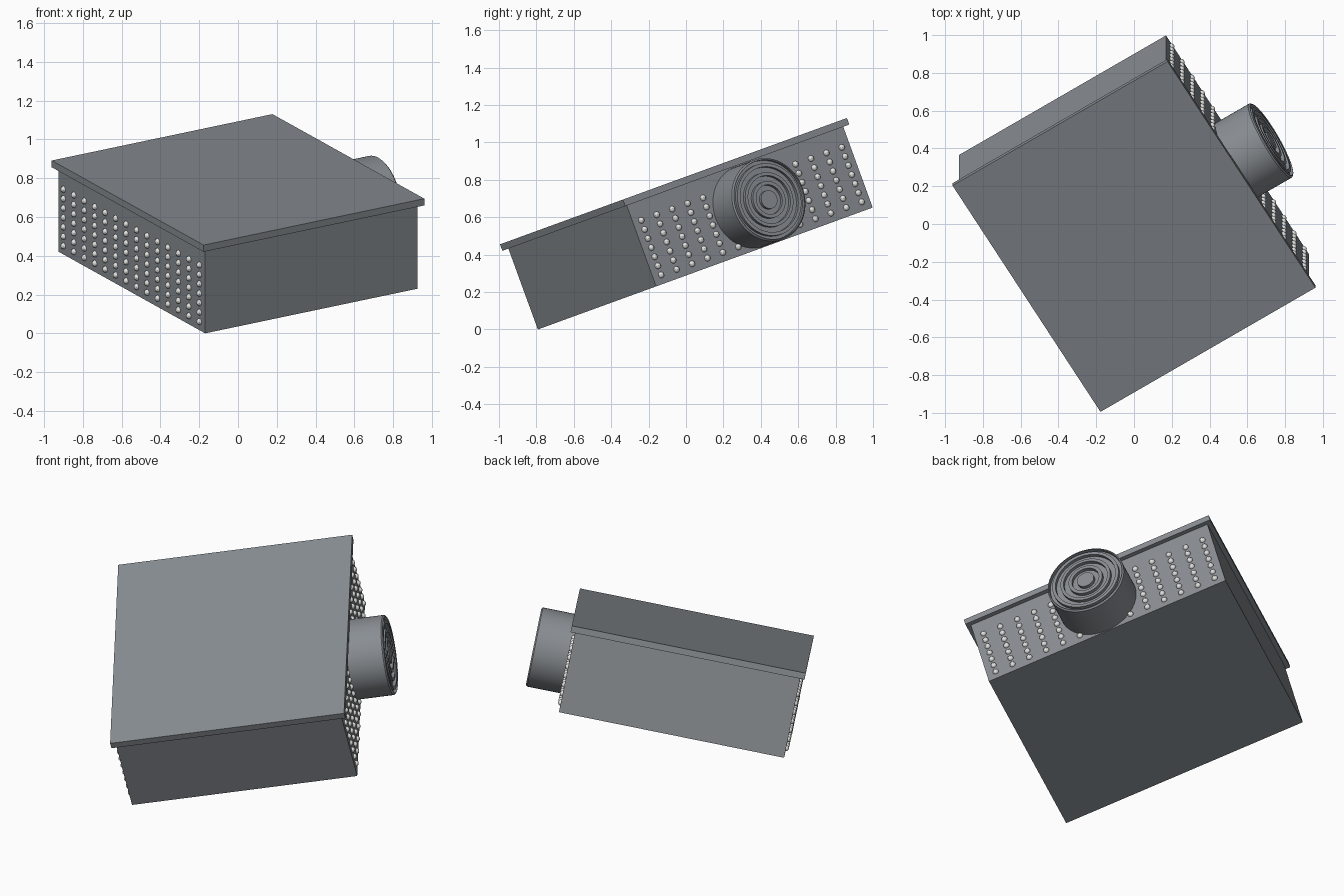
import bpy, bmesh, math
from mathutils import Matrix, Vector

cube = bpy.data.objects.get("Cube")
if cube:
    bpy.data.objects.remove(cube)

# Local frame: x toward the duct, y along the perforated sides, z up through the lid
POSE = (Matrix.Translation((0, 0.103, 0.326))
        @ Matrix.Rotation(math.radians(20), 4, 'X')
        @ Matrix.Rotation(math.radians(31.57), 4, 'Z'))
W, L, H = 1.286, 1.446, 0.46
LID, OVERHANG = 0.037, 0.025
DUCT_R, DUCT_END = 0.226, 0.856


def material(name, color):
    m = bpy.data.materials.new(name)
    m.use_nodes = True
    m.diffuse_color = color
    m.node_tree.nodes["Principled BSDF"].inputs["Base Color"].default_value = color
    return m


steel = material("grey steel", (0.25, 0.27, 0.29, 1))
pale = material("pale metal", (0.75, 0.75, 0.74, 1))


def finish(name, bm, mat, smooth=False):
    bmesh.ops.recalc_face_normals(bm, faces=bm.faces)
    mesh = bpy.data.meshes.new(name)
    bm.to_mesh(mesh)
    bm.free()
    mesh.transform(POSE)
    mesh.materials.append(mat)
    obj = bpy.data.objects.new(name, mesh)
    bpy.context.collection.objects.link(obj)
    if smooth:
        bpy.ops.object.select_all(action='DESELECT')
        obj.select_set(True)
        bpy.context.view_layer.objects.active = obj
        bpy.ops.object.shade_smooth_by_angle(angle=math.radians(35))
    return obj


def box(name, size, bottom):
    bm = bmesh.new()
    place = Matrix.Translation((0, 0, bottom + size[2] / 2))
    bmesh.ops.create_cube(bm, size=1, matrix=place @ Matrix.Diagonal((*size, 1)))
    finish(name, bm, steel)


# Housing and overhanging lid
box("housing", (W, L, H), 0)
box("lid", (W + 2 * OVERHANG, L + 2 * OVERHANG, LID), H)

# Round duct with concentric raised rings in its end, as one turned profile
groove = DUCT_END - 0.02
profile = [(W / 2 - 0.02, 0), (W / 2 - 0.02, DUCT_R), (DUCT_END - 0.008, DUCT_R),
           (DUCT_END, DUCT_R - 0.008)]
for outer, inner in ((0.215, 0.197), (0.178, 0.148), (0.13, 0.1), (0.08, 0.05)):
    profile += [(DUCT_END, outer), (groove, outer), (groove, inner), (DUCT_END, inner)]
profile.append((DUCT_END, 0))
bm = bmesh.new()
verts = [bm.verts.new((x, r, H / 2)) for x, r in profile]
edges = [bm.edges.new(pair) for pair in zip(verts, verts[1:])]
bmesh.ops.spin(bm, geom=verts + edges, cent=(0, 0, H / 2), axis=(1, 0, 0),
               angle=math.tau, steps=64, use_merge=True)
bmesh.ops.remove_doubles(bm, verts=bm.verts, dist=0.0001)
finish("duct", bm, steel, smooth=True)

# Rows of small round studs on both perforated sides, left clear under the duct
COLUMNS, ROWS = 14, 7
for name, side in (("duct_side_studs", 1), ("plain_side_studs", -1)):
    bm = bmesh.new()
    for c in range(COLUMNS):
        for r in range(ROWS):
            spot = Vector((side * W / 2, (c - (COLUMNS - 1) / 2) * 0.103, 0.048 + r * 0.0518))
            if side > 0 and math.hypot(spot.y, spot.z - H / 2) < DUCT_R - 0.015:
                continue
            bmesh.ops.create_uvsphere(bm, u_segments=10, v_segments=8, radius=0.017,
                                      matrix=Matrix.Translation(spot))
    finish(name, bm, pale, smooth=True)
